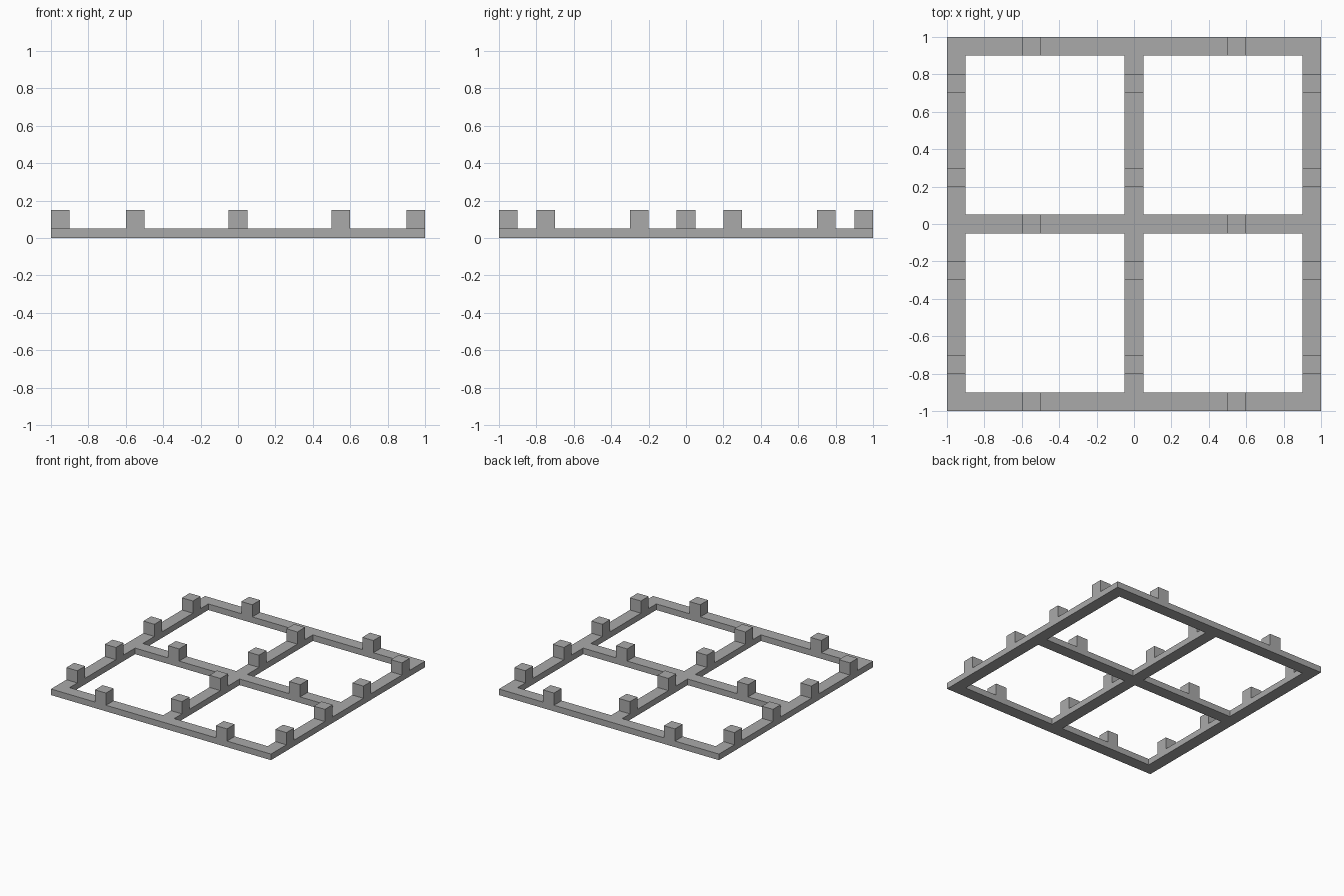
import bpy
import bmesh

cube = bpy.data.objects.get("Cube")
if cube:
    bpy.data.objects.remove(cube, do_unlink=True)

BAR = 0.1            # width of bars and pegs
THICK = 0.05         # height of the frame
LINES = (-0.95, 0, 0.95)   # centre lines of the bars

grey = bpy.data.materials.new("plain grey")
grey.use_nodes = True
colour = (0.4, 0.4, 0.4, 1)
grey.diffuse_color = colour
grey.node_tree.nodes["Principled BSDF"].inputs["Base Color"].default_value = colour


def add_object(name, bm):
    mesh = bpy.data.meshes.new(name)
    bm.to_mesh(mesh)
    bm.free()
    mesh.materials.append(grey)
    obj = bpy.data.objects.new(name, mesh)
    bpy.context.collection.objects.link(obj)
    return obj


def add_peg(name, x, y):
    bm = bmesh.new()
    bmesh.ops.create_cube(bm, size=BAR)
    bmesh.ops.translate(bm, verts=bm.verts, vec=(x, y, THICK + BAR / 2))
    add_object(name, bm)


# Window-shaped frame: a grid of cells with the four openings left out
edges = [c + side * BAR / 2 for c in LINES for side in (-1, 1)]
bm = bmesh.new()
points = [[bm.verts.new((x, y, 0)) for y in edges] for x in edges]
for i in range(len(edges) - 1):
    for j in range(len(edges) - 1):
        if i % 2 == 0 or j % 2 == 0:
            bm.faces.new((points[i][j], points[i + 1][j],
                          points[i + 1][j + 1], points[i][j + 1]))
raised = bmesh.ops.extrude_face_region(bm, geom=bm.faces[:], use_keep_orig=True)
top = [v for v in raised["geom"] if isinstance(v, bmesh.types.BMVert)]
bmesh.ops.translate(bm, verts=top, vec=(0, 0, THICK))
bmesh.ops.recalc_face_normals(bm, faces=bm.faces)
add_object("frame", bm)

# Square pegs standing on the bars
for line in LINES:
    for x in (-0.55, 0.55):
        add_peg("cross_bar_peg", x, line)
    for y in (-0.75, -0.25, 0.25, 0.75):
        add_peg("long_bar_peg", line, y)
